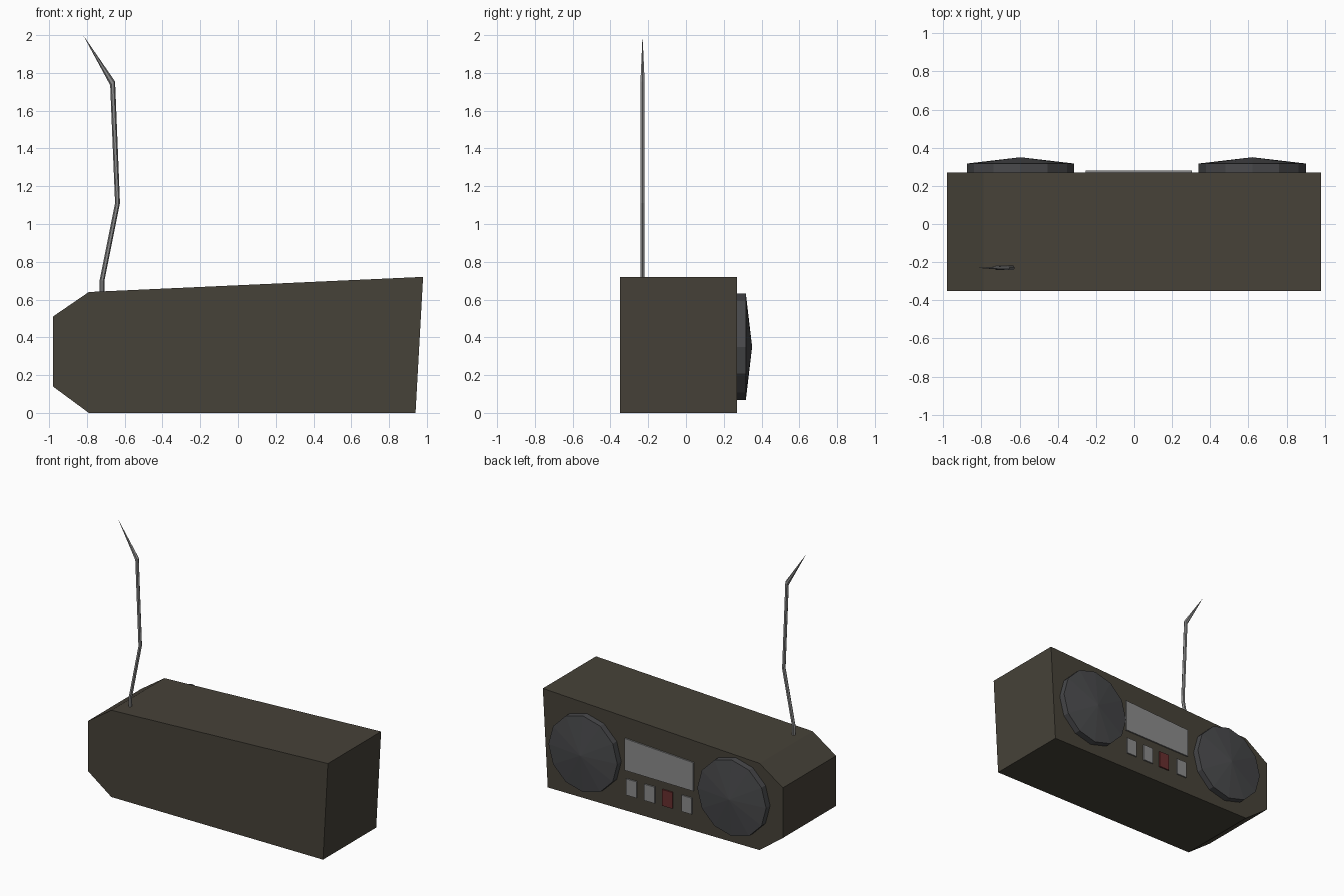
import bpy, bmesh, math

if "Cube" in bpy.data.objects:
    bpy.data.objects.remove(bpy.data.objects["Cube"])


def material(name, rgb):
    m = bpy.data.materials.new(name)
    m.diffuse_color = (*rgb, 1)
    m.use_nodes = True
    m.node_tree.nodes["Principled BSDF"].inputs["Base Color"].default_value = m.diffuse_color
    return m


CASE = material("dark_olive", (0.062, 0.054, 0.040))
CONE = material("charcoal", (0.065, 0.066, 0.070))
RED = material("dull_red", (0.14, 0.028, 0.028))
SILVER = material("silver", (0.26, 0.26, 0.26))


def finish(name, bm, mat):
    bmesh.ops.recalc_face_normals(bm, faces=bm.faces)
    me = bpy.data.meshes.new(name)
    bm.to_mesh(me)
    bm.free()
    me.materials.append(mat)
    ob = bpy.data.objects.new(name, me)
    bpy.context.collection.objects.link(ob)
    return ob


def loft(name, rings, mat):
    """Skin equal-length rings of points; a one-point last ring closes to a tip."""
    bm = bmesh.new()
    vs = [[bm.verts.new(p) for p in r] for r in rings]
    bm.faces.new(vs[0])
    for a, b in zip(vs, vs[1:]):
        n = len(a)
        for i in range(n):
            j = (i + 1) % n
            if len(b) == 1:
                bm.faces.new((a[i], a[j], b[0]))
            else:
                bm.faces.new((a[i], a[j], b[j], b[i]))
    if len(vs[-1]) > 1:
        bm.faces.new(vs[-1])
    return finish(name, bm, mat)


def prism(name, profile, y0, y1, mat):
    return loft(name, [[(x, y, z) for x, z in profile] for y in (y0, y1)], mat)


def circle(n):
    return [(math.cos(2 * math.pi * i / n), math.sin(2 * math.pi * i / n)) for i in range(n)]


# Case: lopsided side profile, chamfered on the antenna end
prism("case", [(-0.98, 0.51), (-0.79, 0.64), (0.98, 0.72), (0.94, 0),
               (-0.79, 0), (-0.98, 0.14)], -0.35, 0.27, CASE)

# Speakers: short rim with a shallow pointed cover
for side, cx in (("left", 0.62), ("right", -0.595)):
    rings = [[(cx + 0.281 * c, y, 0.35 + 0.281 * s) for c, s in circle(12)]
             for y in (0.26, 0.317)]
    loft(side + "_speaker", rings + [[(cx, 0.35, 0.35)]], CONE)

# Display window
prism("display", [(0.305, 0.30), (0.305, 0.535), (-0.255, 0.505), (-0.255, 0.295)],
      0.26, 0.28, SILVER)

# Buttons
for i, x in enumerate((0.252, 0.104, -0.042, -0.2)):
    w, h = 0.042, 0.06
    prism(f"button_{i + 1}", [(x - w, 0.18 - h), (x + w, 0.18 - h),
                              (x + w, 0.18 + h), (x - w, 0.18 + h)],
          0.26, 0.28, RED if i == 2 else SILVER)

# Bent antenna tapering to a tip
path = [(-0.72, 0.62), (-0.72, 0.70), (-0.638, 1.11), (-0.664, 1.745)]
rings = [[(x + 0.013 * c, -0.23 + 0.013 * s, z - 0.01 * c * (i == 3)) for c, s in circle(6)]
         for i, (x, z) in enumerate(path)]
# the upper bend is tilted toward the tip
rings[3] = [(x, y, z + 0.02 * (x + 0.664) / 0.013) for x, y, z in rings[3]]
loft("antenna", rings + [[(-0.82, -0.23, 2.0)]], SILVER)
